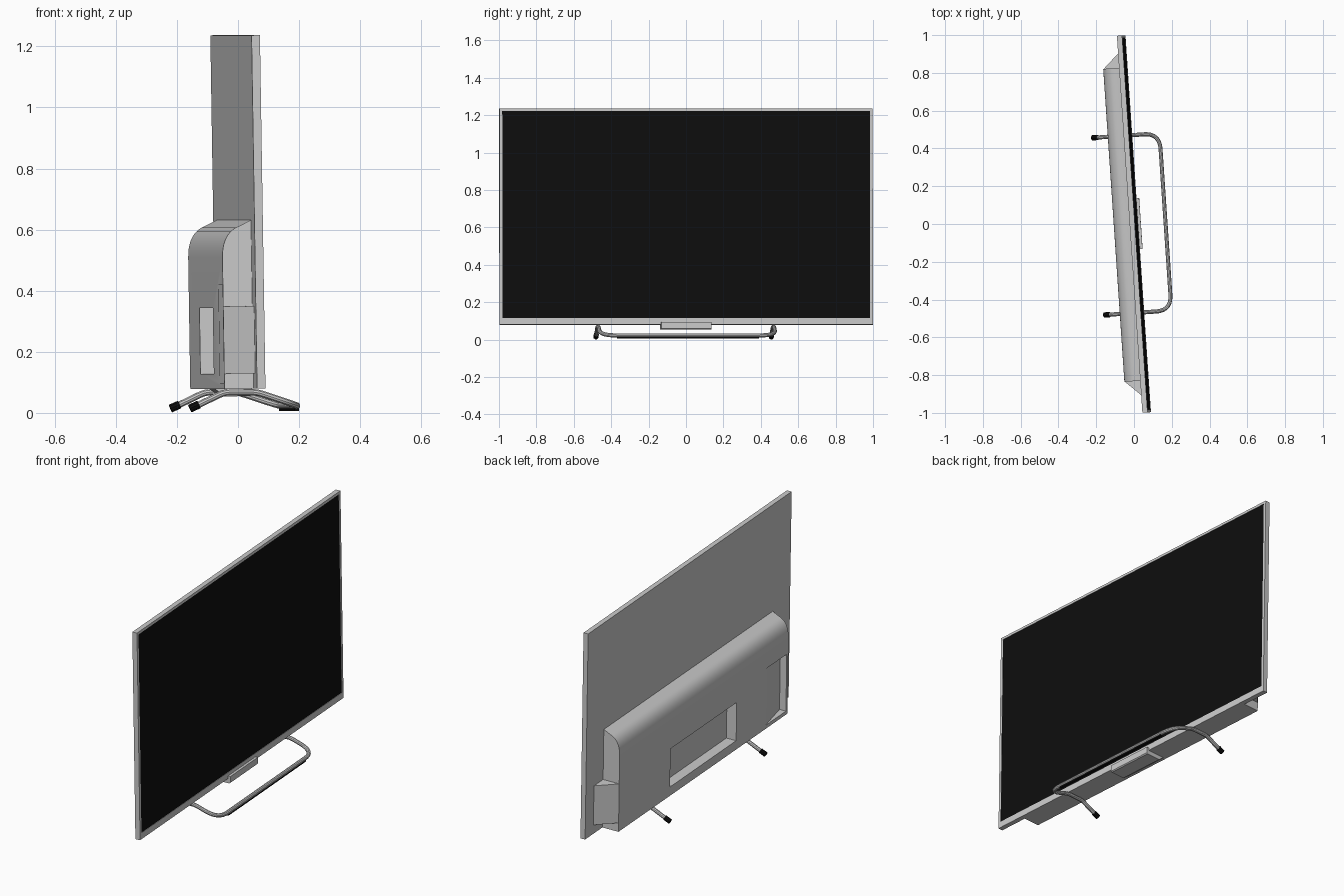
import bpy, bmesh, math
from mathutils import Matrix, Vector

if "Cube" in bpy.data.objects:
    bpy.data.objects.remove(bpy.data.objects["Cube"])

TURN = Matrix.Rotation(math.radians(3.87), 4, 'Z')
# Tilted set frame: front of panel at local x=0, bottom at local z=0
SET = TURN @ Matrix.Translation((0.0225, 0, 0.08)) @ Matrix.Rotation(math.radians(-0.9), 4, 'Y')

black = bpy.data.materials.new("black")
black.diffuse_color = (0.004, 0.004, 0.004, 1)
black.use_nodes = True
black.node_tree.nodes["Principled BSDF"].inputs["Base Color"].default_value = black.diffuse_color


def prism(name, pts, axis, lo, hi, mat=None):
    """Extrude a profile: axis 'y' takes (x, z) points, axis 'z' takes (x, y) points."""
    def put(a, b, c):
        return (a, c, b) if axis == 'y' else (a, b, c)
    bm = bmesh.new()
    face = bm.faces.new([bm.verts.new(put(a, b, lo)) for a, b in pts])
    ext = bmesh.ops.extrude_face_region(bm, geom=[face])
    move = Vector(put(0, 0, hi - lo))
    bmesh.ops.translate(bm, vec=move, verts=[v for v in ext['geom'] if isinstance(v, bmesh.types.BMVert)])
    bmesh.ops.recalc_face_normals(bm, faces=bm.faces)
    me = bpy.data.meshes.new(name)
    bm.to_mesh(me)
    bm.free()
    ob = bpy.data.objects.new(name, me)
    bpy.context.collection.objects.link(ob)
    ob.matrix_world = SET
    if mat:
        me.materials.append(mat)
    return ob


def box(name, x0, x1, y0, y1, z0, z1, mat=None):
    return prism(name, [(x0, y0), (x1, y0), (x1, y1), (x0, y1)], 'z', z0, z1, mat)


def activate(ob):
    bpy.ops.object.select_all(action='DESELECT')
    ob.select_set(True)
    bpy.context.view_layer.objects.active = ob


def cut(ob, cutter):
    mod = ob.modifiers.new("cut", 'BOOLEAN')
    mod.operation = 'DIFFERENCE'
    mod.solver = 'EXACT'
    mod.object = cutter
    bpy.context.view_layer.update()
    activate(ob)
    bpy.ops.object.modifier_apply(modifier=mod.name)
    bpy.data.objects.remove(cutter)


def smooth(ob):
    activate(ob)
    bpy.ops.object.shade_smooth_by_angle(angle=math.radians(30))


def bezier(a, c, b, n):
    a, b, c = Vector(a), Vector(b), Vector(c)
    return [a * (1 - t) ** 2 + c * 2 * t * (1 - t) + b * t * t for t in (i / n for i in range(n + 1))]


def rod(name, pts, radius, mat=None):
    cu = bpy.data.curves.new(name, 'CURVE')
    cu.dimensions = '3D'
    cu.bevel_depth = radius
    cu.bevel_resolution = 3
    cu.use_fill_caps = True
    sp = cu.splines.new('POLY')
    sp.points.add(len(pts) - 1)
    for p, co in zip(sp.points, pts):
        p.co = (*co, 1)
    if mat:
        cu.materials.append(mat)
    ob = bpy.data.objects.new(name, cu)
    bpy.context.collection.objects.link(ob)
    ob.matrix_world = TURN
    activate(ob)
    bpy.ops.object.convert(target='MESH')
    smooth(bpy.context.object)


# Panel with a shallow recess holding the screen
panel = box("panel", -0.0275, 0, -1, 1, 0, 1.157)
cut(panel, box("screen_cutter", -0.005, 0.05, -0.985, 0.985, 0.035, 1.143))
box("screen", -0.006, -0.002, -0.985, 0.985, 0.035, 1.143, black)

# Rear housing with rounded shoulder
shoulder = [tuple(p) for p in bezier((-0.123, 0.43), (-0.123, 0.512), (-0.066, 0.533), 10)]
housing = prism("rear_housing", [(-0.027, 0), (-0.123, 0)] + shoulder + [(-0.027, 0.552)], 'y', -0.83, 0.83)
# Central mounting recess and wedge-shaped connector pocket
cut(housing, box("recess_cutter", -0.2, -0.065, -0.325, 0.325, 0.05, 0.265))
cut(housing, prism("pocket_cutter", [(-0.123, -0.61), (-0.085, -0.815), (-0.15, -0.815), (-0.15, -0.61)],
                   'z', 0.02, 0.34))
smooth(housing)

# Wedge blocks on both ends of the housing
for side, s in (("left", 1), ("right", -1)):
    prism(side + "_speaker_wedge", [(-0.027, s * 0.83), (-0.027, s * 0.92), (-0.123, s * 0.83)], 'z', 0.05, 0.27)

# Chin block under the panel
prism("chin_block", [(0.014, 0.015), (0.014, -0.02), (0.008, -0.025), (-0.075, -0.025), (-0.11, 0.002),
                     (-0.02, 0.002), (-0.02, 0.015)], 'y', -0.135, 0.135)

# Bent rod stand: half path, then mirrored
Y = 0.47
foot, rise = Vector((-0.185, Y, 0.015)), Vector((-0.075, Y, 0.068))
fall, corner = Vector((0.03, Y, 0.068)), Vector((0.167, Y, 0.023))


def fillet(p, prev, nxt, r, n):
    return bezier(p + (prev - p).normalized() * r, p, p + (nxt - p).normalized() * r, n)


half = [foot] + fillet(rise, foot, fall, 0.02, 4) + fillet(fall, rise, corner, 0.02, 4)
half += fillet(corner, fall, Vector((0.167, 0, 0.023)), 0.085, 10)
rod("stand_rod", half + [Vector((p.x, -p.y, p.z)) for p in reversed(half)], 0.011)

# Rubber feet and front strip
for side, s in (("left", 1), ("right", -1)):
    rod(side + "_rubber_foot", [(-0.19, s * Y, 0.014), (-0.16, s * Y, 0.0275)], 0.014, black)
strip = box("front_rubber_strip", 0.16, 0.174, -0.38, 0.38, 0.007, 0.016, black)
strip.matrix_world = TURN
